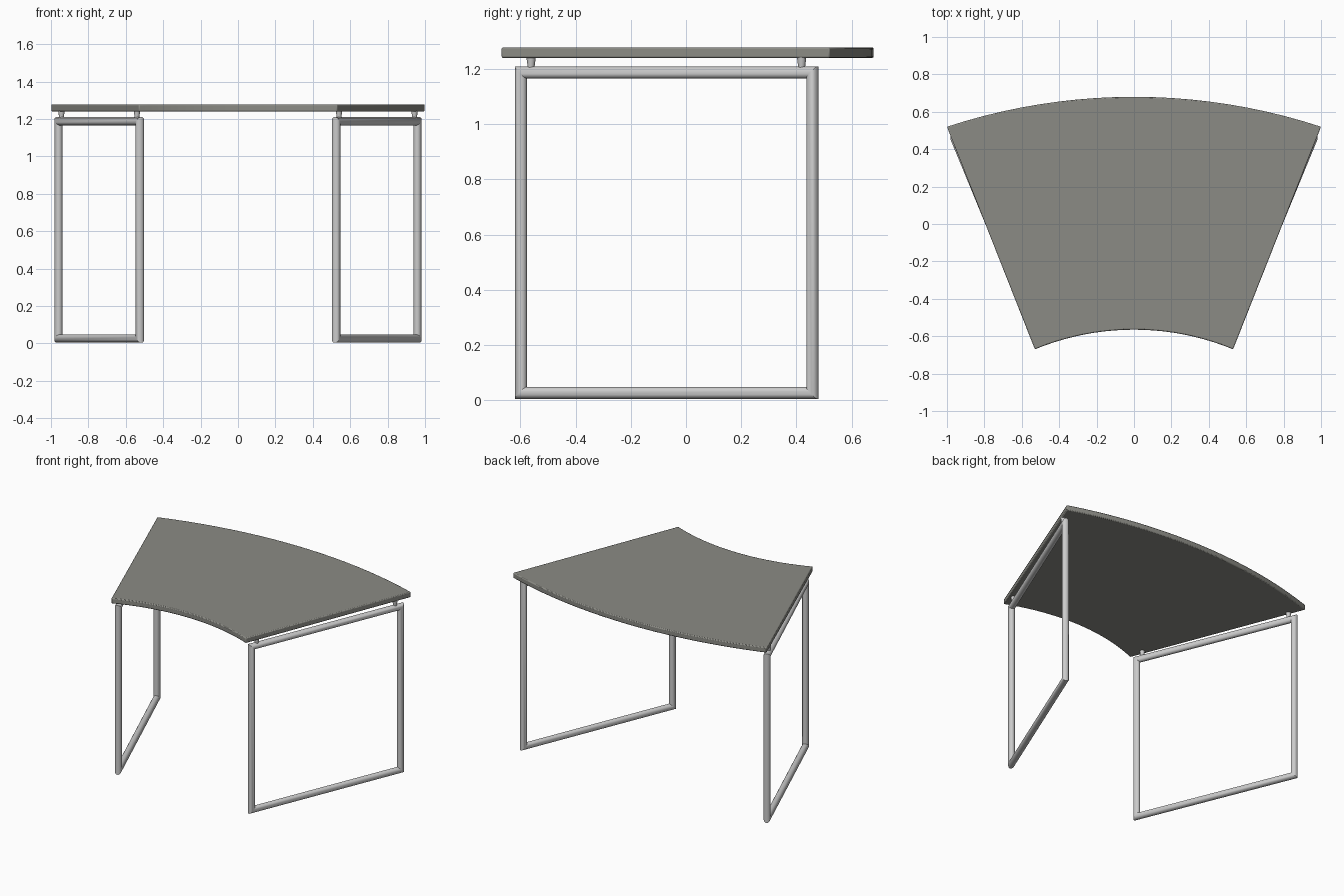
import bpy, bmesh, math
from mathutils import Vector

cube = bpy.data.objects.get("Cube")
if cube:
    bpy.data.objects.remove(cube)


def material(name, rgb):
    m = bpy.data.materials.new(name)
    m.use_nodes = True
    m.diffuse_color = (*rgb, 1)
    m.node_tree.nodes["Principled BSDF"].inputs["Base Color"].default_value = (*rgb, 1)
    return m


top_grey = material("warm_grey", (0.26, 0.26, 0.235))
metal = material("light_metal", (0.6, 0.6, 0.6))


def finish(bm, name, mat):
    bmesh.ops.recalc_face_normals(bm, faces=bm.faces)
    mesh = bpy.data.meshes.new(name)
    bm.to_mesh(mesh)
    bm.free()
    mesh.materials.append(mat)
    ob = bpy.data.objects.new(name, mesh)
    bpy.context.collection.objects.link(ob)
    bpy.ops.object.select_all(action='DESELECT')
    bpy.context.view_layer.objects.active = ob
    ob.select_set(True)
    bpy.ops.object.shade_smooth_by_angle(angle=math.radians(35))
    return ob


def arc(half, y_end, y_mid, n=20):
    """Circular arc through (-half, y_end), (0, y_mid), (half, y_end)."""
    sag = y_mid - y_end
    radius = (half ** 2 + sag ** 2) / (2 * sag)
    sweep = math.asin(half / radius)
    return [(radius * math.sin(a), y_mid - radius + radius * math.cos(a))
            for a in (sweep * (2 * i / n - 1) for i in range(n + 1))]


# Curved wedge tabletop with softened rims
outline = arc(0.53, -0.67, -0.565) + arc(1.0, 0.52, 0.68)[::-1]
bm = bmesh.new()
base = bm.faces.new([bm.verts.new((x, y, 1.24)) for x, y in outline])
ext = bmesh.ops.extrude_face_region(bm, geom=[base])
bmesh.ops.translate(bm, vec=(0, 0, 0.038),
                    verts=[v for v in ext["geom"] if isinstance(v, bmesh.types.BMVert)])
top = finish(bm, "tabletop", top_grey)
bevel = top.modifiers.new("soft_rim", 'BEVEL')
bevel.width = 0.006
bevel.segments = 2
bevel.limit_method = 'ANGLE'
bevel.angle_limit = math.radians(40)

TUBE, SIDES, LOW, HIGH = 0.0225, 12, 0.026, 1.188


def leg_frame(name, side):
    """Closed rectangular loop of round tube with mitred corners."""
    front, back = Vector((side * 0.525, -0.598, 0)), Vector((side * 0.96, 0.458, 0))
    along = (back - front).normalized()
    normal = along.cross(Vector((0, 0, 1)))
    bm = bmesh.new()
    rings = []
    for foot, z, su, sz in ((front, LOW, -1, -1), (back, LOW, 1, -1),
                            (back, HIGH, 1, 1), (front, HIGH, -1, 1)):
        centre = foot + Vector((0, 0, z))
        out = along * su + Vector((0, 0, sz))
        angles = [2 * math.pi * (i + 0.5) / SIDES for i in range(SIDES)]
        rings.append([bm.verts.new(centre + TUBE * (out * math.cos(a) + normal * math.sin(a)))
                      for a in angles])
    for k in range(4):
        a, b = rings[k], rings[(k + 1) % 4]
        for i in range(SIDES):
            j = (i + 1) % SIDES
            bm.faces.new((a[i], a[j], b[j], b[i]))
    finish(bm, name, metal)

    # Small flared standoffs holding the top above the frame
    for end, t in (("front", 0.035), ("back", 0.963)):
        spot = front.lerp(back, t)
        bm = bmesh.new()
        bmesh.ops.create_cone(bm, cap_ends=True, segments=SIDES,
                              radius1=0.011, radius2=0.017, depth=0.046)
        bmesh.ops.translate(bm, vec=(spot.x, spot.y, 1.219), verts=bm.verts)
        finish(bm, f"{name}_{end}_standoff", metal)


for label, side in (("left", 1), ("right", -1)):
    leg_frame(label + "_leg_frame", side)
